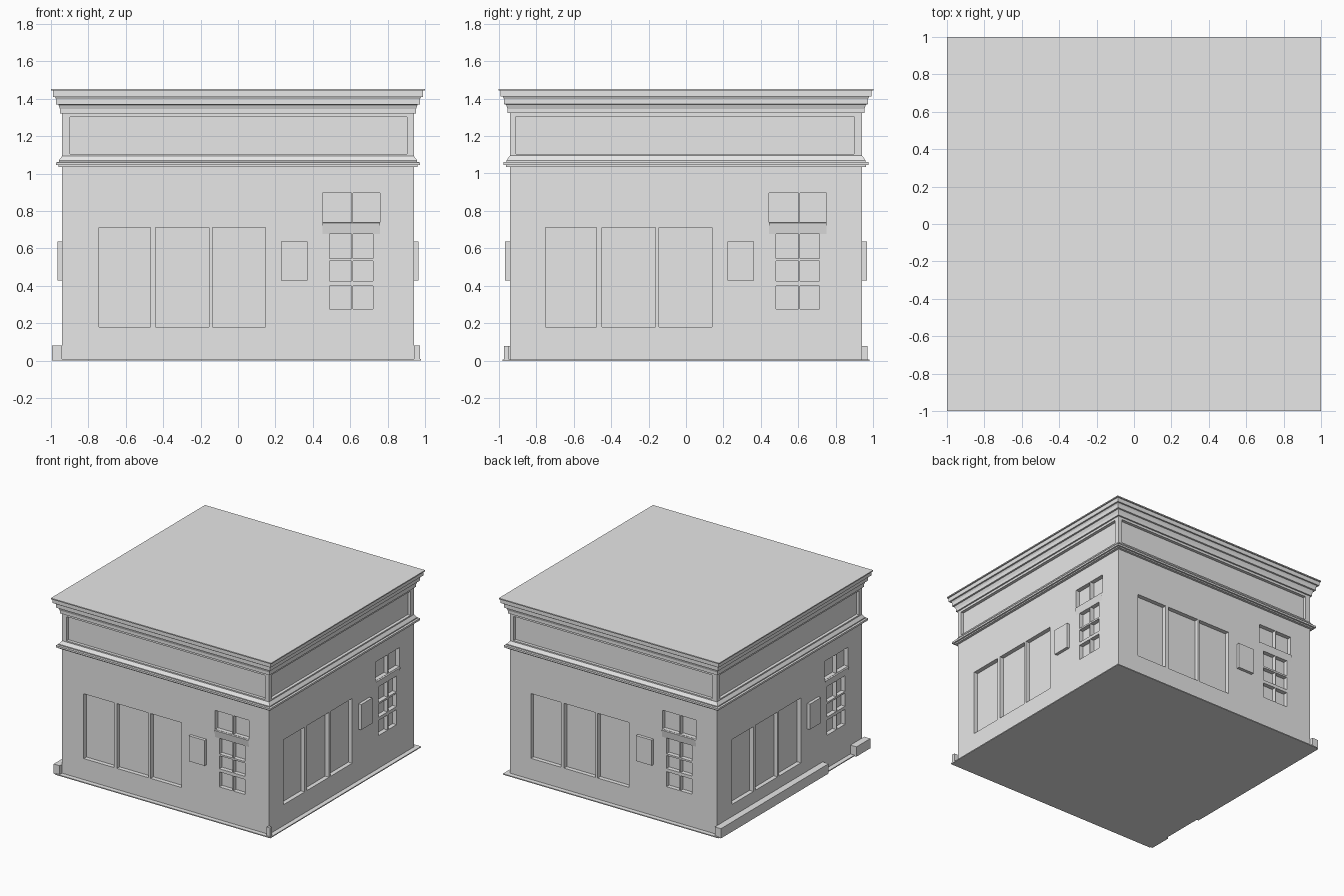
import bpy, bmesh, math
from mathutils import Matrix

if "Cube" in bpy.data.objects:
    bpy.data.objects.remove(bpy.data.objects["Cube"])

mat = bpy.data.materials.new("plain_grey")
mat.diffuse_color = (0.8, 0.8, 0.8, 1)
mat.use_nodes = True
mat.node_tree.nodes["Principled BSDF"].inputs["Base Color"].default_value = mat.diffuse_color


def finish(bm, name, matrix=Matrix()):
    bmesh.ops.remove_doubles(bm, verts=bm.verts, dist=1e-5)
    me = bpy.data.meshes.new(name)
    bm.transform(matrix)
    bm.to_mesh(me)
    bm.free()
    me.materials.append(mat)
    ob = bpy.data.objects.new(name, me)
    bpy.context.collection.objects.link(ob)
    return ob


def box(name, x0, x1, y0, y1, z0, z1, matrix=Matrix()):
    bm = bmesh.new()
    bmesh.ops.create_cube(bm, size=1)
    for v in bm.verts:
        v.co = ((x0 + x1) / 2 + v.co.x * (x1 - x0),
                (y0 + y1) / 2 + v.co.y * (y1 - y0),
                (z0 + z1) / 2 + v.co.z * (z1 - z0))
    return finish(bm, name, matrix)


def recessed_wall(name, half, dist, z0, z1, openings, matrix):
    """Wall facing -y with rectangular recesses (u0, u1, z0, z1, depth)."""
    us = sorted({-half, half} | {v for o in openings for v in o[:2]})
    zs = sorted({z0, z1} | {v for o in openings for v in o[2:4]})

    def depth(i, j):
        if not (0 <= i < len(us) - 1 and 0 <= j < len(zs) - 1):
            return None
        u, z = (us[i] + us[i + 1]) / 2, (zs[j] + zs[j + 1]) / 2
        for a, b, c, d, dep in openings:
            if a < u < b and c < z < d:
                return dep
        return 0.0

    bm = bmesh.new()

    def quad(*pts):
        bm.faces.new([bm.verts.new(p) for p in pts])

    for i in range(len(us) - 1):
        for j in range(len(zs) - 1):
            a, b, c, d = us[i], us[i + 1], zs[j], zs[j + 1]
            h = depth(i, j)
            y = -dist + h
            quad((a, y, c), (b, y, c), (b, y, d), (a, y, d))
            # jambs and sills where neighbouring depths differ
            n = depth(i + 1, j)
            if n is not None and n != h:
                q = -dist + n
                quad((b, y, c), (b, q, c), (b, q, d), (b, y, d))
            n = depth(i, j + 1)
            if n is not None and n != h:
                q = -dist + n
                quad((a, y, d), (b, y, d), (b, q, d), (a, q, d))
    return finish(bm, name, matrix)


def square_moulding(name, profile):
    """Sweep a (half width, z) profile around the building."""
    bm = bmesh.new()
    rings = [[bm.verts.new((sx * r, sy * r, z)) for sx, sy in
              ((-1, -1), (1, -1), (1, 1), (-1, 1))] for r, z in profile]
    for lo, hi in zip(rings, rings[1:]):
        for k in range(4):
            m = (k + 1) % 4
            bm.faces.new((lo[k], lo[m], hi[m], hi[k]))
    return finish(bm, name)


W = 0.94
D = 0.035
# three tall shop windows, small panes of the door bay, frieze panel
panes = [(-0.747, -0.473, 0.18, 0.712, D), (-0.445, -0.158, 0.18, 0.712, D),
         (-0.14, 0.143, 0.18, 0.712, D),
         (0.447, 0.603, 0.74, 0.895, D), (0.612, 0.755, 0.74, 0.895, D),
         (-0.903, 0.9, 1.105, 1.303, 0.025)]
for c, d in ((0.277, 0.40), (0.426, 0.533), (0.547, 0.677)):
    panes += [(0.485, 0.603, c, d, D), (0.612, 0.717, c, d, D)]

for k, (side, s) in enumerate((("front", 0.004), ("right", -0.004),
                               ("back", -0.004), ("left", 0.004))):
    rot = Matrix.Rotation(k * math.pi / 2, 4, "Z")
    moved = [(a + s, b + s, c, d, e) for a, b, c, d, e in panes]
    recessed_wall(side + "_wall", W, W, 0, 1.34, moved, rot)
    # wall box beside the door bay
    box(side + "_wall_box", 0.225 + s, 0.368 + s, -W - 0.025, -W + 0.005,
        0.428, 0.637, rot)
    # sloped ledge under the upper panes
    ledge = bmesh.new()
    rows = [[ledge.verts.new((u + s, y, z)) for u in (0.447, 0.755)]
            for y, z in ((-W - 0.001, 0.677), (-W - 0.01, 0.735), (-W, 0.738))]
    for lo, hi in zip(rows, rows[1:]):
        ledge.faces.new((lo[0], lo[1], hi[1], hi[0]))
    finish(ledge, side + "_ledge", rot)

# belt moulding and stepped cornice
square_moulding("belt_moulding", [(W, 1.035), (0.96, 1.035), (0.96, 1.045),
                                  (0.973, 1.045), (0.973, 1.06), (0.958, 1.062),
                                  (0.958, 1.07), (W, 1.095)])
square_moulding("cornice", [(W, 1.322), (0.952, 1.322), (0.952, 1.345),
                            (0.96, 1.368), (0.972, 1.37), (0.972, 1.398),
                            (0.978, 1.41), (0.99, 1.41), (0.99, 1.447)])
box("roof_slab", -1, 1, -1, 1, 1.443, 1.452)
box("floor_slab", -0.978, 0.978, -0.978, 0.978, 0, 0.008)

# skirting on the left side, broken at the door bay, and a corner stub
box("left_skirting_long", -0.995, -W, -0.43, 0.968, 0, 0.08)
box("left_skirting_short", -0.995, -W, -0.97, -0.79, 0, 0.08)
box("corner_stub", W, 0.972, -0.97, -0.945, 0, 0.08)
